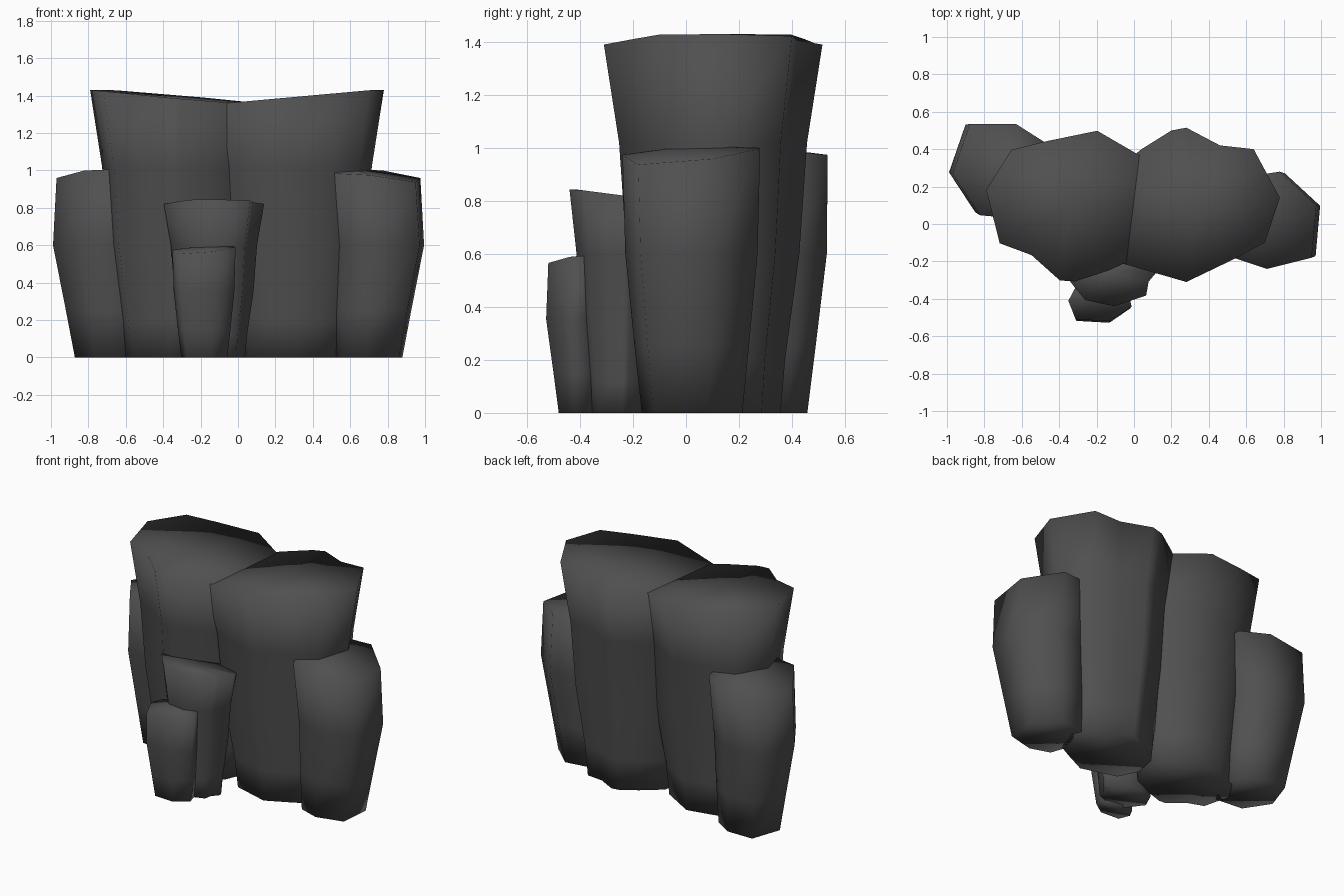
import bpy, bmesh, math

if "Cube" in bpy.data.objects:
    bpy.data.objects.remove(bpy.data.objects["Cube"])

stone = bpy.data.materials.new("dark grey stone")
stone.diffuse_color = (0.08, 0.08, 0.08, 1)
stone.use_nodes = True
stone.node_tree.nodes["Principled BSDF"].inputs["Base Color"].default_value = stone.diffuse_color


def column(bm, outline, centre, levels, top_z):
    """Tapered stone column: levels are (z, scale, x shift), then the full-size tilted top."""
    cx, cy = centre
    rings = [[bm.verts.new((cx + (x - cx) * s + dx, cy + (y - cy) * s, z))
              for x, y in outline] for z, s, dx in levels]
    rings.append([bm.verts.new((x, y, top_z(x, y))) for x, y in outline])
    n = len(outline)
    for a, b in zip(rings, rings[1:]):
        for i in range(n):
            j = (i + 1) % n
            bm.faces.new((a[i], a[j], b[j], b[i]))
    bm.faces.new(rings[0][::-1])
    # top as a fan around its centre
    mid = bm.verts.new((cx, cy, top_z(cx, cy)))
    for i in range(n):
        bm.faces.new((rings[-1][i], rings[-1][(i + 1) % n], mid))


# One rock = a tall column fused with a lower outer shoulder
tall = [(0.28, -0.31), (0.53, -0.19), (0.70, -0.10), (0.78, 0.14), (0.64, 0.40),
        (0.46, 0.42), (0.28, 0.515), (0.20, 0.50), (0.04, 0.40),
        (-0.16, 0.24), (-0.20, 0.0), (-0.10, -0.20)]
shoulder = [(0.71, -0.24), (0.95, -0.18), (0.975, 0.10), (0.78, 0.28),
            (0.52, 0.24), (0.46, 0.02), (0.53, -0.18)]

bm = bmesh.new()
column(bm, tall, (0.32, 0.10), [(0, 0.62, 0), (0.2, 0.66, 0), (0.6, 0.79, 0), (1.02, 0.86, 0)],
       lambda x, y: min(1.43, 1.365 + 0.09 * x))
column(bm, shoulder, (0.60, 0.03), [(0, 0.73, 0.005), (0.25, 0.83, 0.015), (0.6, 0.96, 0.035)],
       lambda x, y: min(1.01, 1.01 - 0.2 * (x - 0.72)) + 0.15 * min(y, 0))
bmesh.ops.recalc_face_normals(bm, faces=bm.faces)
for f in bm.faces:
    f.smooth = True
mesh = bpy.data.meshes.new("rock")
bm.to_mesh(mesh)
bm.free()
mesh.materials.append(stone)

# Three copies: right, left turned round, and a small one in front
for name, loc, turn, scale in [
        ("right_rock", (0, 0, 0), 0, (1, 1, 1)),
        ("left_rock", (0, 0.13, 0), 166, (1, 1, 1)),
        ("small_front_rock", (-0.195, -0.12, 0), -90, (0.41, 0.65, 0.59))]:
    ob = bpy.data.objects.new(name, mesh)
    ob.location = loc
    ob.rotation_euler.z = math.radians(turn)
    ob.scale = scale
    bpy.context.collection.objects.link(ob)
